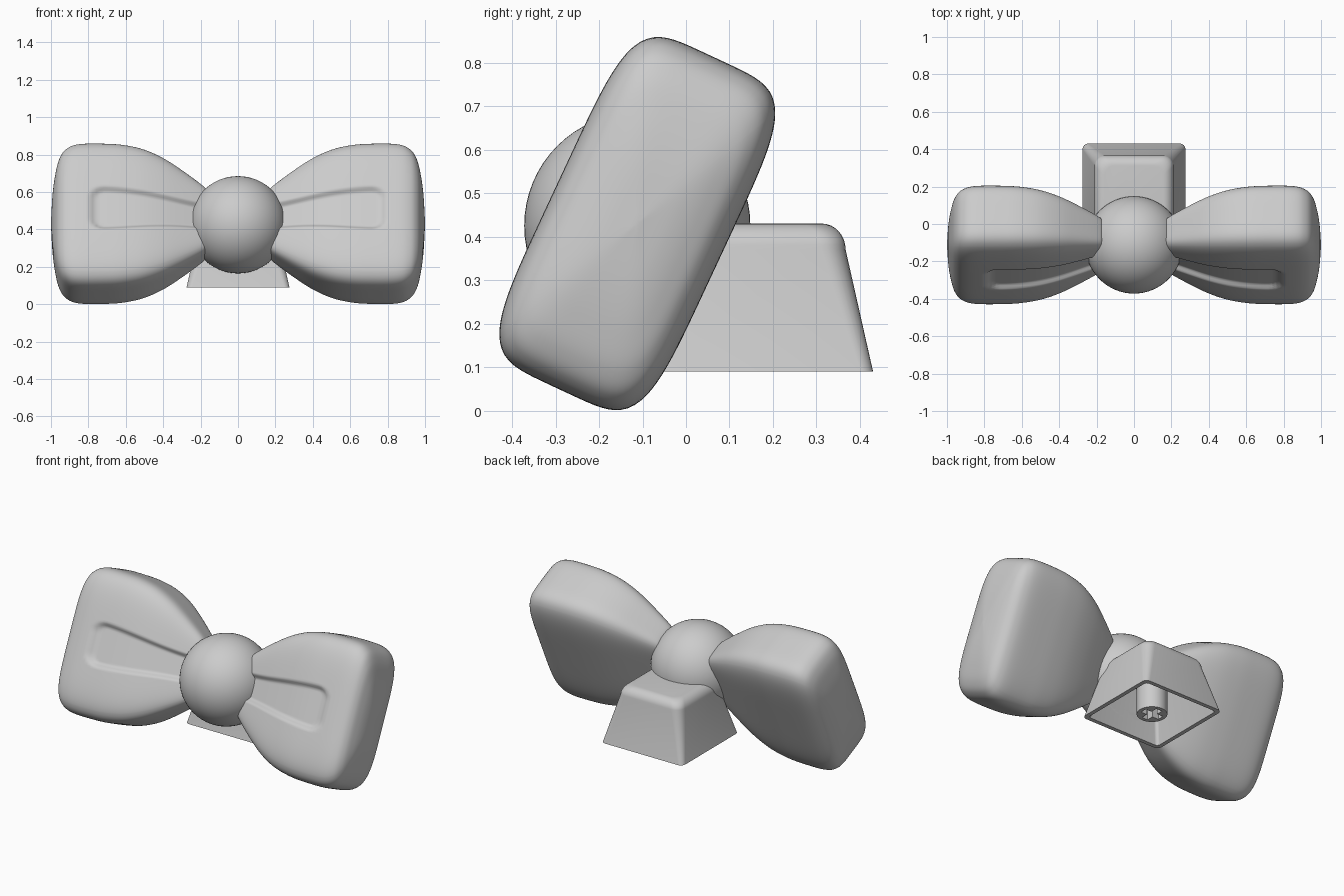
import bpy, bmesh, math
from mathutils import Vector

if "Cube" in bpy.data.objects:
    bpy.data.objects.remove(bpy.data.objects["Cube"])

grey = bpy.data.materials.new("plain grey")
grey.use_nodes = True
grey.diffuse_color = (0.6, 0.6, 0.6, 1)
grey.node_tree.nodes["Principled BSDF"].inputs["Base Color"].default_value = (0.6, 0.6, 0.6, 1)

CENTRE = Vector((0, -0.112, 0.43))   # middle of the bow
CAP_Y = 0.155                        # middle of the hollow base


def activate(obj):
    bpy.ops.object.select_all(action='DESELECT')
    obj.select_set(True)
    bpy.context.view_layer.objects.active = obj


def smooth(obj, degrees):
    activate(obj)
    bpy.ops.object.shade_smooth_by_angle(angle=math.radians(degrees))


def apply_modifier(obj, kind, **settings):
    mod = obj.modifiers.new(kind.lower(), kind)
    for key, value in settings.items():
        setattr(mod, key, value)
    activate(obj)
    bpy.ops.object.modifier_apply(modifier=mod.name)


def cut(obj, cutter):
    apply_modifier(obj, 'BOOLEAN', operation='DIFFERENCE', solver='EXACT', object=cutter)
    bpy.data.objects.remove(cutter)


def loft(name, rings):
    """Skin a list of point rings and close both ends."""
    bm = bmesh.new()
    loops = [[bm.verts.new(p) for p in ring] for ring in rings]
    for a, b in zip(loops, loops[1:]):
        for i in range(len(a)):
            j = (i + 1) % len(a)
            bm.faces.new((a[i], a[j], b[j], b[i]))
    bm.faces.new(loops[0][::-1])
    bm.faces.new(loops[-1])
    bmesh.ops.recalc_face_normals(bm, faces=bm.faces)
    mesh = bpy.data.meshes.new(name)
    bm.to_mesh(mesh)
    bm.free()
    obj = bpy.data.objects.new(name, mesh)
    bpy.context.collection.objects.link(obj)
    mesh.materials.append(grey)
    return obj


def spline(points, steps):
    """Catmull-Rom curve through the points."""
    pts = [Vector(p) for p in points]
    pts = [2 * pts[0] - pts[1]] + pts + [2 * pts[-1] - pts[-2]]
    out = []
    for a, b, c, d in zip(pts, pts[1:], pts[2:], pts[3:]):
        for k in range(steps):
            t = k / steps
            out.append(0.5 * (2 * b + (c - a) * t + (2 * a - 5 * b + 4 * c - d) * t ** 2
                              + (3 * b - a - 3 * c + d) * t ** 3))
    return out + [pts[-2]]


def smoothstep(lo, hi, x):
    t = min(max((x - lo) / (hi - lo), 0), 1)
    return t * t * (3 - 2 * t)


def pleat_depth(x, u):
    """Depth of the shallow rounded pocket on the front of each wing."""
    width = 0.065 + 0.05 * smoothstep(0.15, 0.75, x)
    r = 0.06
    du, dx = abs(u) - width + r, x - 0.78 + r
    dist = math.hypot(max(du, 0), max(dx, 0)) + min(max(du, dx), 0) - r
    return 0.024 * smoothstep(0.016, -0.016, dist)


# Wings: a soft box section scaled along x, with a pleat pressed in the front
def square(nu, nv):
    side = [(1, -1 + 2 * i / nu) for i in range(nu)]
    top = [(1 - 2 * i / nv, 1) for i in range(nv)]
    half = side + top
    return half + [(-a, -b) for a, b in half]


def wing_ring(x, s):
    ring = []
    for q, p in square(84, 24):
        k = s / (abs(p) ** 5 + abs(q) ** 5) ** 0.2
        u, v = 0.42 * p * k, 0.205 * q * k
        if q == -1:
            v += pleat_depth(x, u) * smoothstep(0.5, 0.8, -q * k / max(s, 0.01))
        ring.append((x, v, u))
    return ring


outline = [(0.165, 0.40), (0.185, 0.47), (0.3, 0.67), (0.4, 0.82), (0.5, 0.925), (0.6, 0.98),
           (0.7, 1), (0.85, 0.995), (0.92, 0.93), (0.957, 0.8), (0.978, 0.6), (0.992, 0.35), (1, 0.02)]
wings = loft("wings", [wing_ring(x, s) for x, s in spline(outline, 8)])
wings.location = CENTRE
wings.rotation_euler.x = math.radians(-25)
apply_modifier(wings, 'MIRROR')
smooth(wings, 50)


# Hollow base: rounded squares lofted up the outside, or up the inside
def rounded_square(half, r, z, n=6):
    ring = []
    for quarter in range(4):
        cx, cy = [(1, 1), (-1, 1), (-1, -1), (1, -1)][quarter]
        for i in range(n + 1):
            a = math.pi / 2 * (quarter + i / n)
            ring.append((cx * (half - r) + r * math.cos(a),
                         CAP_Y + cy * (half - r) + r * math.sin(a), z))
    return ring


outer = [rounded_square(0.275, 0.03, 0.09)]
for i in range(9):
    a = math.pi / 2 * i / 8 * 0.99
    outer.append(rounded_square(0.157 + 0.055 * math.cos(a), 0.056, 0.37 + 0.06 * math.sin(a)))
inner = [rounded_square(0.25, 0.02, 0.09), rounded_square(0.185, 0.02, 0.35)]

base = loft("hollow_base", inner[::-1] + outer)
smooth(base, 35)

# Centre knot, trimmed where it would enter the hollow of the base
bpy.ops.mesh.primitive_uv_sphere_add(segments=64, ring_count=32, radius=0.26,
                                     location=(0, CENTRE.y, 0.425))
knot = bpy.context.object
knot.name = "centre_knot"
knot.data.materials.append(grey)
cavity = loft("cavity_cutter", [rounded_square(0.25, 0.02, 0.08)] + inner)
cavity.hide_render = True
cut(knot, cavity)
smooth(knot, 35)

# Mounting stem with a cross-shaped socket
bpy.ops.mesh.primitive_cylinder_add(vertices=48, radius=0.085, depth=0.27, location=(0, CAP_Y, 0.225))
stem = bpy.context.object
stem.name = "mounting_stem"
stem.data.materials.append(grey)
for size in ((0.125, 0.04, 0.24), (0.04, 0.125, 0.24)):
    bpy.ops.mesh.primitive_cube_add(size=1, location=(0, CAP_Y, 0.16))
    slot = bpy.context.object
    slot.name = "slot_cutter"
    slot.hide_render = True
    slot.scale = size
    bpy.context.view_layer.update()
    cut(stem, slot)
smooth(stem, 35)
